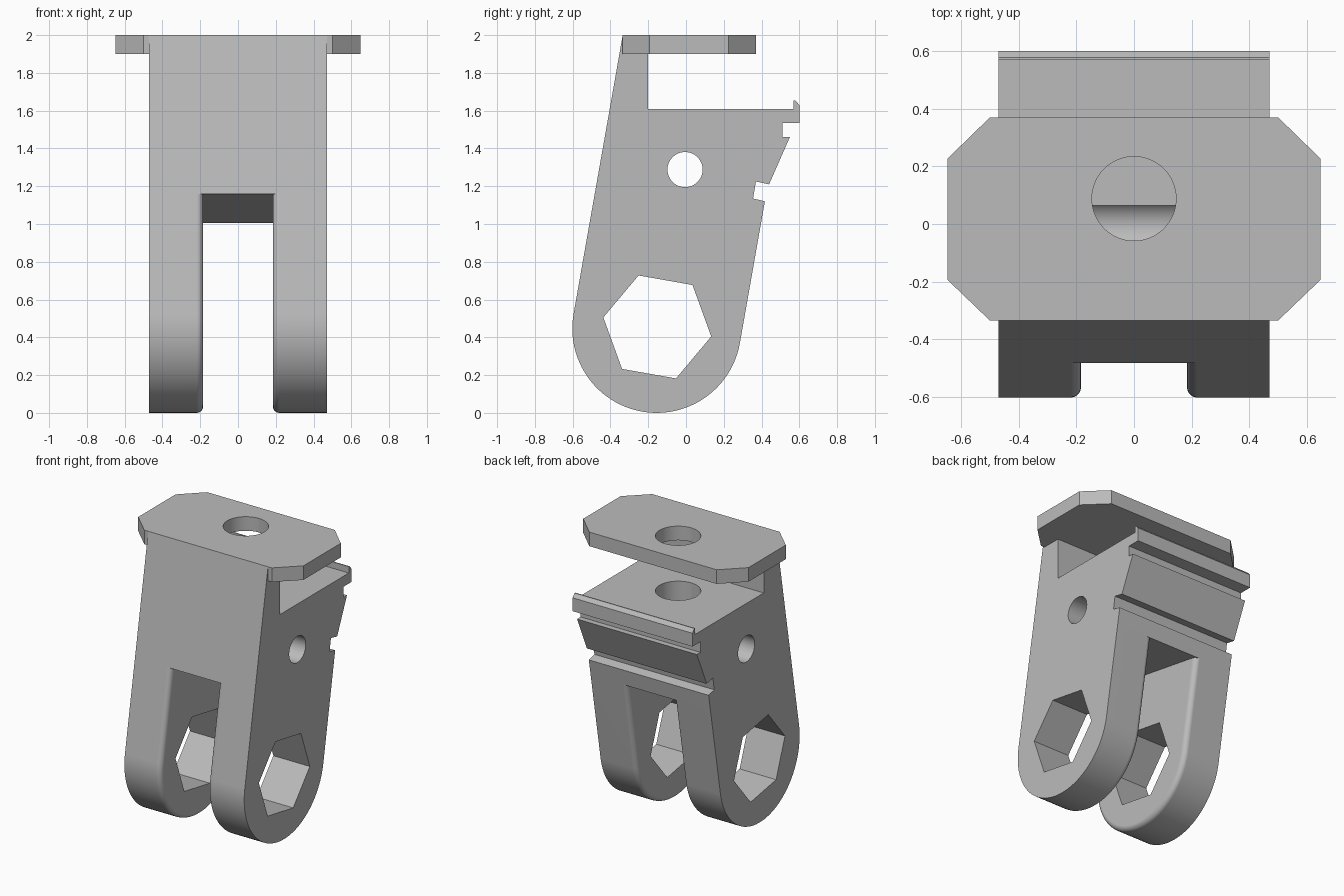
import bpy
import bmesh
from math import sin, cos, tan, radians, pi
from mathutils import Vector

cube = bpy.data.objects.get("Cube")
if cube:
    bpy.data.objects.remove(cube, do_unlink=True)

grey = bpy.data.materials.new("light_grey")
grey.use_nodes = True
GREY = (0.5, 0.5, 0.5, 1)
grey.diffuse_color = GREY
grey.node_tree.nodes["Principled BSDF"].inputs["Base Color"].default_value = GREY

HALF = 0.47        # half width of the body
SLOT = 0.184       # half width of the slot between the arms
LEAN = radians(10)
PIVOT = Vector((-0.155, 0.447))
RADIUS = 0.447


def ring(centre, radius, count, start=0.0):
    """Points of a regular polygon."""
    return [(centre[0] + radius * cos(start + 2 * pi * i / count),
             centre[1] + radius * sin(start + 2 * pi * i / count)) for i in range(count)]


def prism(name, points, low, high, axis="x", round_edge=None):
    """Extrude a 2D outline along x (outline in y, z) or z (outline in x, y)."""
    bm = bmesh.new()
    place = (lambda a, b, t: (t, a, b)) if axis == "x" else (lambda a, b, t: (a, b, t))
    face = bm.faces.new([bm.verts.new(place(a, b, low)) for a, b in points])
    out = bmesh.ops.extrude_face_region(bm, geom=[face])
    moved = [v for v in out["geom"] if isinstance(v, bmesh.types.BMVert)]
    bmesh.ops.translate(bm, verts=moved, vec=place(0, 0, high - low))
    bmesh.ops.recalc_face_normals(bm, faces=bm.faces[:])
    if round_edge:
        bmesh.ops.bevel(bm, geom=[e for e in bm.edges if round_edge(e)], offset=0.035,
                        offset_type="OFFSET", segments=6, profile=0.5, affect="EDGES")
    mesh = bpy.data.meshes.new(name)
    bm.to_mesh(mesh)
    bm.free()
    mesh.materials.append(grey)
    obj = bpy.data.objects.new(name, mesh)
    bpy.context.collection.objects.link(obj)
    return obj


def finish(obj, cutters):
    """Cut the holes, then smooth the curved faces."""
    bpy.ops.object.select_all(action="DESELECT")
    obj.select_set(True)
    bpy.context.view_layer.objects.active = obj
    for cutter in cutters:
        mod = obj.modifiers.new("hole", "BOOLEAN")
        mod.operation = "DIFFERENCE"
        mod.solver = "EXACT"
        mod.object = cutter
        bpy.ops.object.modifier_apply(modifier=mod.name)
    bpy.ops.object.shade_smooth_by_angle(angle=radians(30))
    weighted = obj.modifiers.new("even_shading", "WEIGHTED_NORMAL")
    weighted.keep_sharp = True


# Leaning side lines are tangent to the round foot
def front_y(z):
    return PIVOT.x - RADIUS / cos(LEAN) + (z - PIVOT.y) * tan(LEAN)


def back_y(z):
    return PIVOT.x + RADIUS / cos(LEAN) + (z - PIVOT.y) * tan(LEAN)


slot_front = (front_y(1.16), 1.16)
slot_back = (back_y(1.005), 1.005)

# Hole cutters
hex_cutter = prism("hex_cutter", ring((-0.152, 0.455), 0.29, 6, radians(50)), -1, 1)
cross_cutter = prism("cross_cutter", ring((-0.005, 1.288), 0.093, 48), -1, 1)
screw_cutter = prism("screw_cutter", ring((0, 0.088), 0.146, 64), 1.35, 2.5, "z")

# Two round-footed arms with softened inner rims
STEPS = 48
foot = [(PIVOT.x + RADIUS * cos(a), PIVOT.y + RADIUS * sin(a))
        for a in (pi - LEAN + pi * i / STEPS for i in range(STEPS + 1))]
arm_outline = [slot_front] + foot + [slot_back]


def inner_rim(edge):
    return (all(abs(abs(v.co.x) - SLOT) < 1e-4 for v in edge.verts)
            and not all(v.co.z > 0.95 for v in edge.verts))


for name, side in (("left_arm", 1), ("right_arm", -1)):
    arm = prism(name, arm_outline, side * SLOT, side * HALF, round_edge=inner_rim)
    finish(arm, [hex_cutter])

# Upper block with stepped back, lip and tall front wall
block_outline = [
    slot_front, slot_back, (back_y(1.12), 1.12),
    (0.355, 1.135), (0.37, 1.225), (0.44, 1.21),
    (0.55, 1.46), (0.51, 1.46), (0.51, 1.535),
    (0.6, 1.535), (0.6, 1.63), (0.578, 1.655), (0.57, 1.655), (0.57, 1.61),
    (-0.2, 1.61), (-0.2, 1.9), (front_y(2), 1.9), (front_y(2), 2),
]
block = prism("upper_block", block_outline, -HALF, HALF)
finish(block, [cross_cutter, screw_cutter])

# Eight-sided top plate
right_half = [(0.5, front_y(2)), (0.648, -0.193), (0.648, 0.226), (0.5, 0.37)]
plate_outline = right_half + [(-x, y) for x, y in reversed(right_half)]
plate = prism("top_plate", plate_outline, 1.9, 2, "z")
finish(plate, [screw_cutter])

for cutter in (hex_cutter, cross_cutter, screw_cutter):
    bpy.data.objects.remove(cutter, do_unlink=True)
